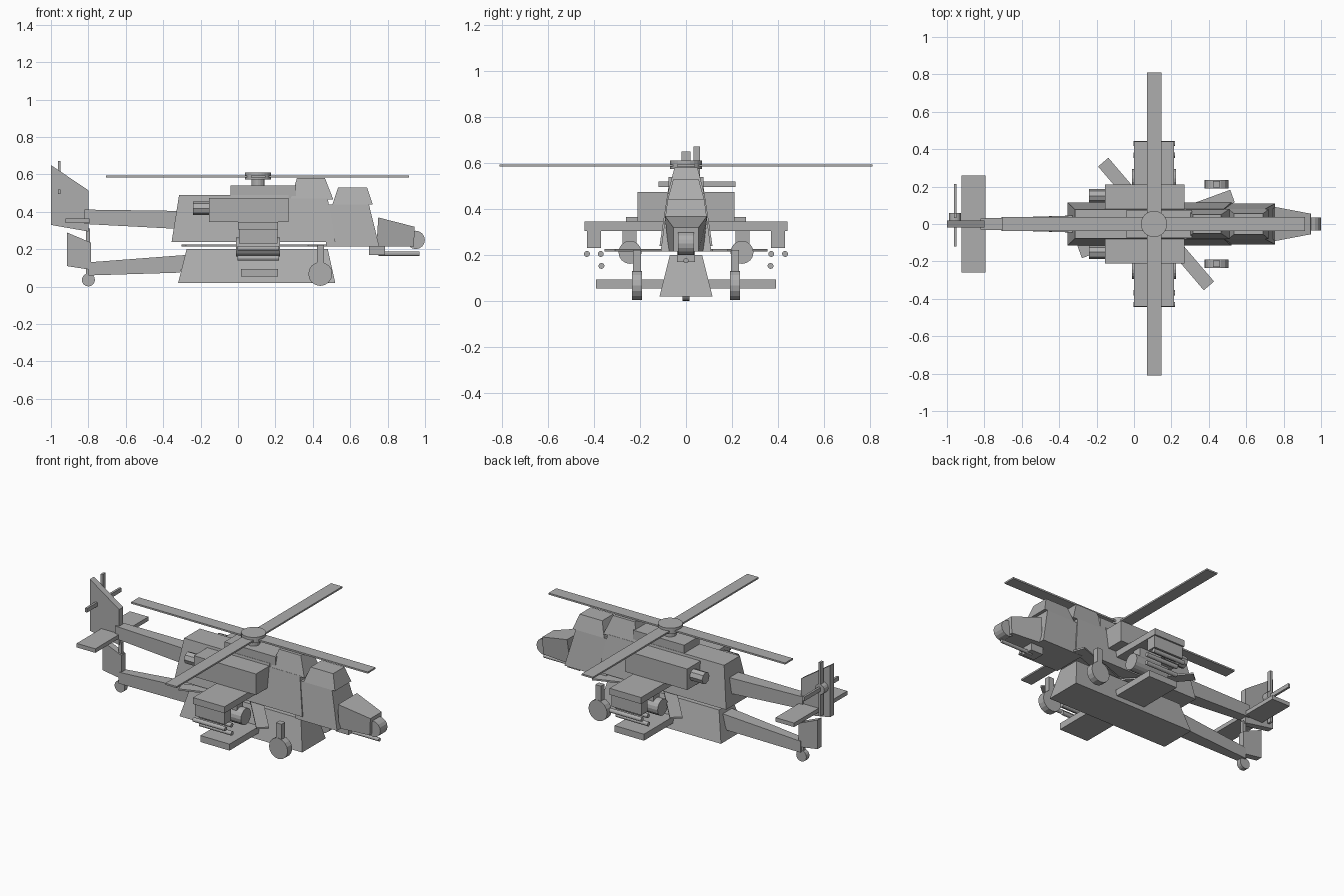
import bpy, bmesh, math
from mathutils import Matrix, Vector

if "Cube" in bpy.data.objects:
    bpy.data.objects.remove(bpy.data.objects["Cube"])

grey = bpy.data.materials.new("plain_grey")
grey.diffuse_color = (0.42, 0.42, 0.42, 1)
grey.use_nodes = True
grey.node_tree.nodes["Principled BSDF"].inputs["Base Color"].default_value = grey.diffuse_color


def finish(name, bm):
    bmesh.ops.recalc_face_normals(bm, faces=bm.faces)
    me = bpy.data.meshes.new(name)
    bm.to_mesh(me)
    bm.free()
    me.materials.append(grey)
    ob = bpy.data.objects.new(name, me)
    bpy.context.collection.objects.link(ob)
    return ob


def prism(name, pts):
    """Side profile of (x, z, half width) points, mirrored across y."""
    bm = bmesh.new()
    a = [bm.verts.new((x, -w, z)) for x, z, w in pts]
    b = [bm.verts.new((x, w, z)) for x, z, w in pts]
    bm.faces.new(a)
    bm.faces.new(b[::-1])
    n = len(pts)
    for i in range(n):
        j = (i + 1) % n
        bm.faces.new((a[i], b[i], b[j], a[j]))
    return finish(name, bm)


def box(name, x, y, z, angle=0):
    """Box from (min, max) ranges, turned about its own upright axis."""
    c = Vector([(r[0] + r[1]) / 2 for r in (x, y, z)])
    s = [r[1] - r[0] for r in (x, y, z)]
    m = Matrix.Translation(c) @ Matrix.Rotation(math.radians(angle), 4, 'Z') @ Matrix.Diagonal((*s, 1))
    bm = bmesh.new()
    bmesh.ops.create_cube(bm, size=1, matrix=m)
    return finish(name, bm)


def cyl(name, c, r, length, axis, seg=16):
    rot = {'X': Matrix.Rotation(math.pi / 2, 4, 'Y'),
           'Y': Matrix.Rotation(math.pi / 2, 4, 'X'), 'Z': Matrix()}[axis]
    bm = bmesh.new()
    bmesh.ops.create_cone(bm, cap_ends=True, segments=seg, radius1=r, radius2=r,
                          depth=length, matrix=Matrix.Translation(c) @ rot)
    return finish(name, bm)


# Upper body, cockpit, canopies and nose
prism("fuselage", [(-.355, .24, .115), (.52, .24, .115), (.48, .47, .08), (.27, .47, .08),
                   (.27, .49, .077), (-.315, .49, .077)])
prism("front_cockpit", [(.47, .215, .11), (.755, .215, .11), (.70, .44, .08), (.47, .44, .08)])
prism("rear_canopy", [(.28, .465, .08), (.51, .465, .08), (.465, .58, .05), (.315, .58, .05)])
prism("front_canopy", [(.505, .44, .08), (.72, .44, .08), (.69, .53, .055), (.535, .53, .055)])
prism("nose", [(.74, .215, .075), (.94, .215, .055), (.945, .32, .055), (.75, .37, .092)])
cyl("nose_sensor", (.95, 0, .25), .049, .07, 'Y')
prism("gun_turret", [(.70, .17, .04), (.785, .17, .04), (.785, .22, .04), (.70, .22, .04)])
cyl("gun_barrel", (.86, 0, .176), .011, .22, 'X', 12)
box("roof_fairing", (-.04, .31), (-.075, .075), (.47, .54))

# Lower body
prism("lower_hull", [(-.32, .02, .115), (.52, .02, .115), (.48, .2, .07), (-.275, .2, .07)])

# Tail booms and fins
prism("tail_boom", [(-.82, .335, .03), (-.34, .31, .045), (-.32, .405, .045), (-.82, .412, .03)])
prism("lower_tail_boom", [(-.80, .06, .025), (-.31, .075, .045), (-.27, .17, .045), (-.80, .13, .025)])
prism("tail_fin", [(-1, .33, .02), (-.8, .295, .02), (-.8, .515, .02), (-1, .65, .02)])
prism("lower_fin", [(-.915, .11, .02), (-.785, .09, .02), (-.785, .235, .02), (-.915, .29, .02)])
box("stabilizer", (-.922, -.795), (-.26, .26), (.34, .365))
cyl("tail_wheel", (-.8, 0, .036), .035, .03, 'Y')
box("tail_strut", (-.812, -.79), (-.011, .011), (.04, .31))

# Tail rotor
cyl("tail_rotor_hub", (-.957, .04, .507), .032, .04, 'Y')
box("tail_rotor_blade_upright", (-.963, -.949), (.033, .06), (.34, .672))
box("tail_rotor_blade_level", (-.963, -.949), (-.12, .215), (.495, .52))

# Main rotor
cyl("rotor_mast", (.107, 0, .557), .036, .05, 'Z')
cyl("rotor_hub", (.107, 0, .592), .07, .036, 'Z', 24)
box("main_blade_long", (-.705, .915), (-.038, .038), (.584, .594))
box("main_blade_cross", (.07, .147), (-.81, .81), (.584, .594))

# Lower rotor between the bodies
cyl("lower_rotor_mast", (.115, 0, .22), .036, .06, 'Z')
for i, a in enumerate((20, -49.5)):
    box("lower_blade_%d" % i, (.118 - .435, .118 + .435), (-.036, .036), (.216, .226), a)

# Parts repeated on both sides
for s, side in ((1, "left"), (-1, "right")):
    def span(a, b):
        return tuple(sorted((s * a, s * b)))
    box("engine_" + side, (-.155, .27), span(.06, .21), (.345, .475))
    cyl("exhaust_" + side, (-.19, s * .15, .418), .036, .1, 'X', 8)
    box("wing_" + side, (0, .215), span(.05, .44), (.305, .345))
    box("lower_wing_" + side, (.015, .215), span(.05, .39), (.055, .095))
    box("inner_pylon_" + side, (.03, .185), span(.215, .275), (.22, .31))
    box("outer_pylon_" + side, (.005, .21), span(.37, .43), (.23, .31))
    cyl("rocket_pod_" + side, (.107, s * .243, .212), .05, .235, 'X')
    for i, (y, z) in enumerate(((.43, .205), (.37, .205), (.367, .153))):
        cyl("missile_%s_%d" % (side, i), (.108, s * y, z), .013, .22, 'X', 12)
    cyl("front_wheel_" + side, (.44, s * .212, .068), .064, .044, 'Y')
    box("wheel_strut_" + side, (.422, .46), span(.195, .23), (.07, .222))
